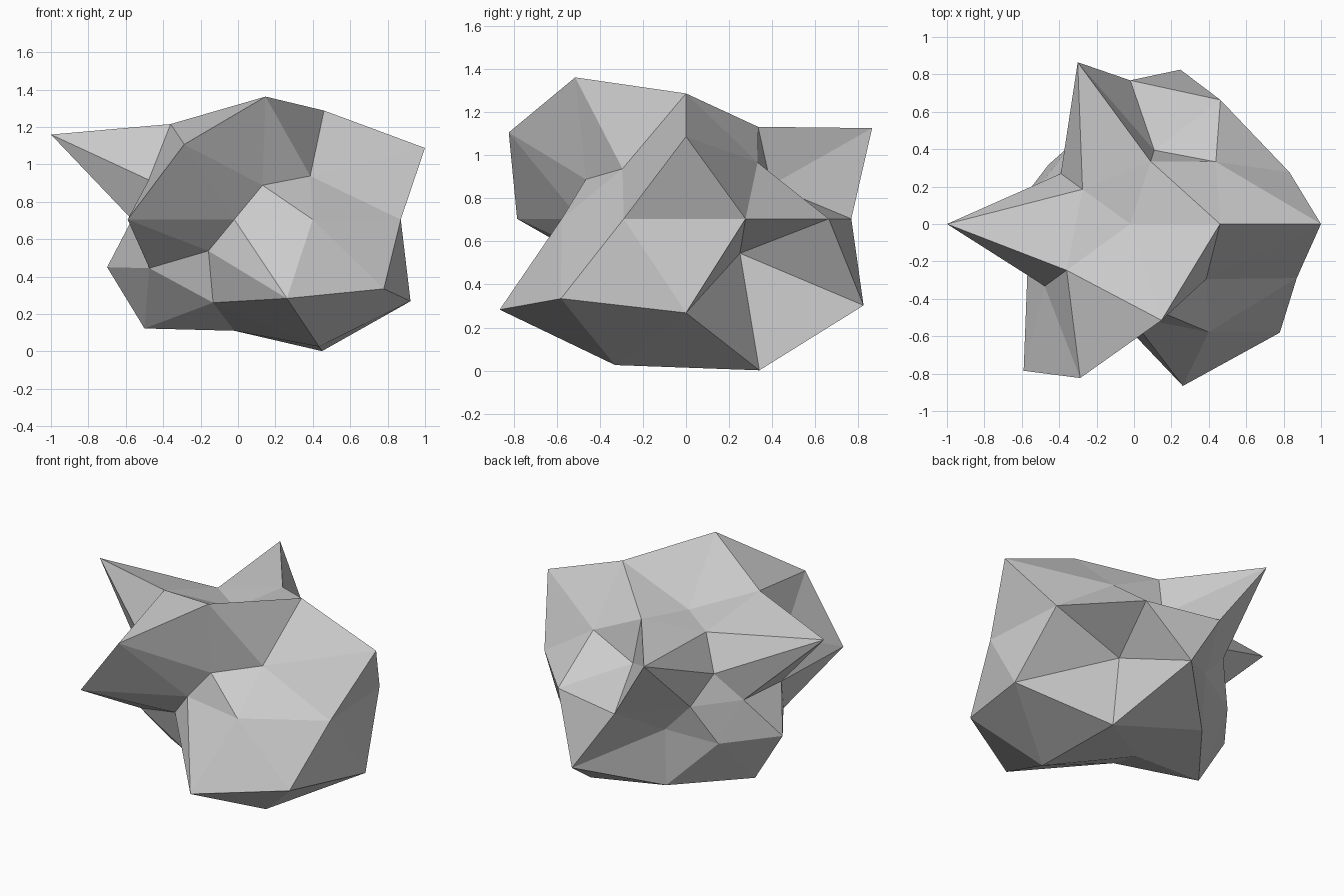
import bpy, bmesh, math

if "Cube" in bpy.data.objects:
    bpy.data.objects.remove(bpy.data.objects["Cube"])

CENTRE = (-0.02, 0.0, 0.705)
FLATTEN = 0.75

# Radius of each ring of vertices, top to bottom, counter-clockwise from +x
RINGS = [
    [0.52],
    [0.913, 0.67, 0.60, 0.80, 1.03],
    [0.665, 1.069, 1.152, 1.018, 0.59],
    [1.14, 0.464, 0.513, 0.632, 0.547],
    [0.895, 0.82, 0.768, 0.53, 0.54, 0.575, 0.97, 0.495, 0.714, 0.936],
    [0.477, 0.535, 0.76, 0.50, 1.105],
    [1.108, 1.02, 0.635, 0.66, 1.07],
    [1.103, 0.87, 0.913, 0.697, 1.065],
    [0.793],
]
radii = [r for ring in RINGS for r in ring]


def ring_order(v):
    angle = math.degrees(math.atan2(v.co.y, v.co.x)) % 360
    return (-round(v.co.z, 2), round(angle) % 360)


# Rock: a unit icosphere with every vertex pushed in or out, then flattened
bm = bmesh.new()
bmesh.ops.create_icosphere(bm, subdivisions=2, radius=1.0)
for v, r in zip(sorted(bm.verts, key=ring_order), radii):
    d = v.co.normalized() * r
    v.co = (CENTRE[0] + d.x, CENTRE[1] + d.y, CENTRE[2] + d.z * FLATTEN)

mesh = bpy.data.meshes.new("rock")
bm.to_mesh(mesh)
bm.free()

# Plain grey stone
stone = bpy.data.materials.new("stone grey")
stone.diffuse_color = (0.6, 0.6, 0.6, 1)
stone.use_nodes = True
stone.node_tree.nodes["Principled BSDF"].inputs["Base Color"].default_value = stone.diffuse_color
mesh.materials.append(stone)

rock = bpy.data.objects.new("rock", mesh)
bpy.context.collection.objects.link(rock)
